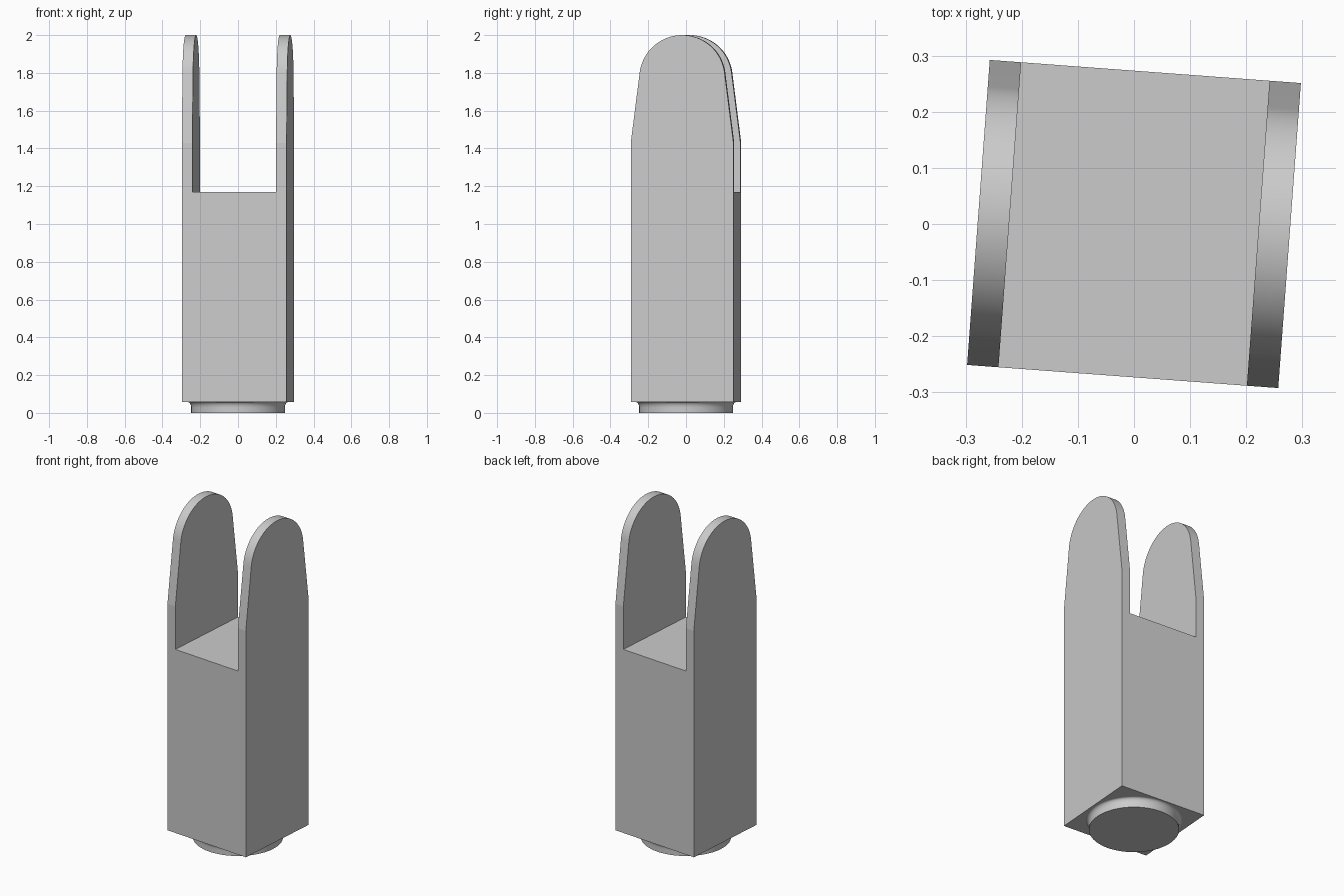
import bpy, bmesh
from math import atan2, cos, sin, pi, radians
from mathutils import Matrix

cube = bpy.data.objects.get("Cube")
if cube:
    bpy.data.objects.remove(cube, do_unlink=True)

TURN = radians(-4.25)            # the whole fork is twisted slightly about z
HALF_X, HALF_Y = 0.278, 0.2725
PRONG = 0.056
BASE_Z, SLOT_Z, TAPER_Z, TOP_Z = 0.057, 1.17, 1.43, 2.0
TIP_R = 0.227

grey = bpy.data.materials.new("plain grey")
grey.use_nodes = True
colour = (0.6, 0.6, 0.6, 1)
grey.diffuse_color = colour
grey.node_tree.nodes["Principled BSDF"].inputs["Base Color"].default_value = colour


def make_object(name, bm):
    bmesh.ops.recalc_face_normals(bm, faces=bm.faces)
    mesh = bpy.data.meshes.new(name)
    bm.to_mesh(mesh)
    bm.free()
    mesh.materials.append(grey)
    obj = bpy.data.objects.new(name, mesh)
    obj.rotation_euler.z = TURN
    bpy.context.collection.objects.link(obj)
    return obj


def smooth(obj, degrees):
    bpy.ops.object.select_all(action='DESELECT')
    obj.select_set(True)
    bpy.context.view_layer.objects.active = obj
    bpy.ops.object.shade_smooth_by_angle(angle=radians(degrees))


# Side outline: straight shaft, slight taper, rounded tip
lean = radians(7.2)
steps = 36
arc = [lean + (pi - 2 * lean) * i / steps for i in range(steps + 1)]
outline = [(-HALF_Y, TAPER_Z), (-HALF_Y, BASE_Z), (HALF_Y, BASE_Z), (HALF_Y, TAPER_Z)]
outline += [(TIP_R * cos(a), TOP_Z - TIP_R + TIP_R * sin(a)) for a in arc]

# Fork body
bm = bmesh.new()
side = bm.faces.new([bm.verts.new((-HALF_X, y, z)) for y, z in outline])
new = bmesh.ops.extrude_face_region(bm, geom=[side])["geom"]
bmesh.ops.translate(bm, vec=(2 * HALF_X, 0, 0),
                    verts=[v for v in new if isinstance(v, bmesh.types.BMVert)])
body = make_object("fork_body", bm)

# Slot between the prongs
bm = bmesh.new()
bmesh.ops.create_cube(bm, size=1, matrix=Matrix.Translation((0, 0, SLOT_Z + 0.5))
                      @ Matrix.Diagonal((2 * (HALF_X - PRONG), 1, 1, 1)))
cutter = make_object("slot_cutter", bm)
cutter.hide_render = True
bpy.context.view_layer.objects.active = body
cut = body.modifiers.new("slot", 'BOOLEAN')
cut.operation, cut.solver, cut.object = 'DIFFERENCE', 'EXACT', cutter
bpy.ops.object.modifier_apply(modifier=cut.name)
bpy.data.objects.remove(cutter, do_unlink=True)
smooth(body, 6)

# Round foot with a small fillet flaring into the body
NECK_R, FILLET, DROP = 0.248, 0.017, 0.03
profile = [(0, 0), (NECK_R, 0)]
for i in range(9):
    a = pi / 2 * i / 8
    profile.append((NECK_R + FILLET * (1 - cos(a)), BASE_Z - DROP * (1 - sin(a))))
bm = bmesh.new()
verts = [bm.verts.new((r, 0, z)) for r, z in profile]
edges = [bm.edges.new(pair) for pair in zip(verts, verts[1:])]
bmesh.ops.spin(bm, geom=verts + edges, cent=(0, 0, 0), axis=(0, 0, 1),
               angle=2 * pi, steps=64)
bmesh.ops.remove_doubles(bm, verts=bm.verts, dist=0.0001)
foot = make_object("round_foot", bm)
smooth(foot, 30)
# An open surface at the top: keep the foot's faces pointing outward
bm = bmesh.new()
bm.from_mesh(foot.data)
if any(f.normal.z > 0.5 for f in bm.faces if f.calc_center_median().z < 0.001):
    bmesh.ops.reverse_faces(bm, faces=bm.faces)
bm.to_mesh(foot.data)
bm.free()
